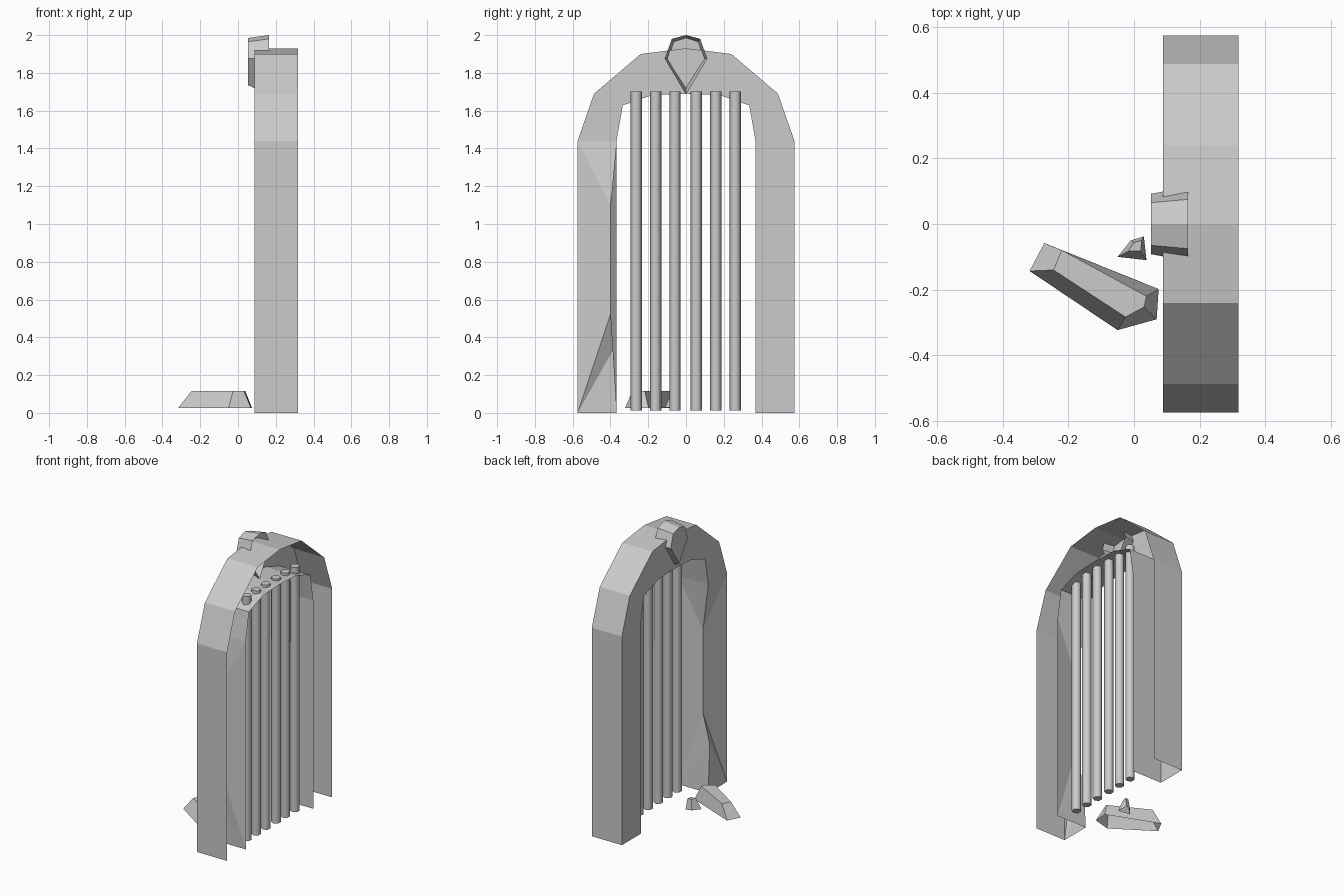
import bpy, bmesh, math

if "Cube" in bpy.data.objects:
    bpy.data.objects.remove(bpy.data.objects["Cube"])

FRONT, BACK = 0.088, 0.318


def make(name, verts, faces):
    mesh = bpy.data.meshes.new(name)
    mesh.from_pydata(verts, [], faces)
    bm = bmesh.new()
    bm.from_mesh(mesh)
    bmesh.ops.recalc_face_normals(bm, faces=bm.faces)
    bm.to_mesh(mesh)
    bm.free()
    obj = bpy.data.objects.new(name, mesh)
    bpy.context.collection.objects.link(obj)
    return obj


def mirrored(half):
    """Full left-to-right profile from a right half that ends on y = 0."""
    return [(-y, z) for y, z in half] + [(y, z) for y, z in half[-2::-1]]


def open_frustum(name, base, cap):
    """Sides plus one cap; the hidden base stays open."""
    n = len(base)
    sides = [(i, (i + 1) % n, n + (i + 1) % n, n + i) for i in range(n)]
    return make(name, base + cap, sides + [tuple(range(n, 2 * n))])


# Arch shell: front face, outer band and soffit, open at the back and bottom
outer = mirrored([(0.574, 0), (0.574, 1.44), (0.487, 1.69), (0.24, 1.90), (0, 1.93)])
inner = mirrored([(0.368, 0), (0.368, 1.44), (0.335, 1.628), (0.18, 1.682), (0, 1.69)])
n = len(outer)
verts = [(x, y, z) for prof in (outer, inner) for x in (FRONT, BACK) for y, z in prof]
OF, OB, IF, IB = 0, n, 2 * n, 3 * n
faces = []
for i in range(n - 1):
    faces.append((OF + i, OF + i + 1, OB + i + 1, OB + i))
    if i:
        faces.append((OF + i, OF + i + 1, IF + i + 1, IF + i))
        faces.append((IF + i, IF + i + 1, IB + i + 1, IB + i))

# Chipped inner edge of the left leg
c = len(verts)
verts += [(FRONT, -0.385, 0.335), (0.15, -0.40, 0.52), (0.15, -0.40, 1.10)]
faces += [(OF, IF, c), (OF, c, c + 1), (OF, c + 1, c + 2), (OF, c + 2, OF + 1),
          (OF + 1, c + 2, IF + 1),
          (IF, IB, c), (c, IB, c + 1), (c + 1, IB, c + 2),
          (c + 2, IB, IB + 1), (c + 2, IB + 1, IF + 1)]
make("arch_frame", verts, faces)

# Keystone flaring toward the back
key_back = [(0, 1.685), (-0.113, 1.875), (-0.075, 1.98), (0, 2.0),
            (0.075, 1.98), (0.113, 1.875)]
key_front = [(0, 1.735), (-0.092, 1.875), (-0.065, 1.965), (0, 1.985),
             (0.065, 1.965), (0.092, 1.875)]
open_frustum("keystone", [(0.165, y, z) for y, z in key_back],
             [(0.052, y, z) for y, z in key_front])

# Gate bars
for k, y in enumerate((-0.263, -0.161, -0.058, 0.055, 0.158, 0.261)):
    bpy.ops.mesh.primitive_cylinder_add(vertices=6, radius=0.03, depth=1.69,
                                        location=(0.252, y, 0.857))
    bar = bpy.context.object
    bar.name = f"gate_bar_{k + 1}"
    bpy.ops.object.shade_smooth_by_angle(angle=math.radians(65))

# Fallen stones
rocks = {
    "large_fallen_stone": (
        [(-0.318, -0.143), (-0.05, -0.323), (0.069, -0.29), (0.075, -0.198), (-0.273, -0.058)],
        [(-0.245, -0.14), (-0.026, -0.283), (0.03, -0.253), (0.038, -0.22), (-0.22, -0.08)],
        0.025, 0.117),
    "small_fallen_stone": (
        [(-0.05, -0.10), (0.038, -0.11), (0.03, -0.038), (-0.01, -0.05)],
        [(-0.017, -0.083), (0.02, -0.082), (0.024, -0.05), (0, -0.056)],
        0.028, 0.10),
}
for name, (base, top, z0, z1) in rocks.items():
    open_frustum(name, [(x, y, z0) for x, y in base], [(x, y, z1) for x, y in top])
